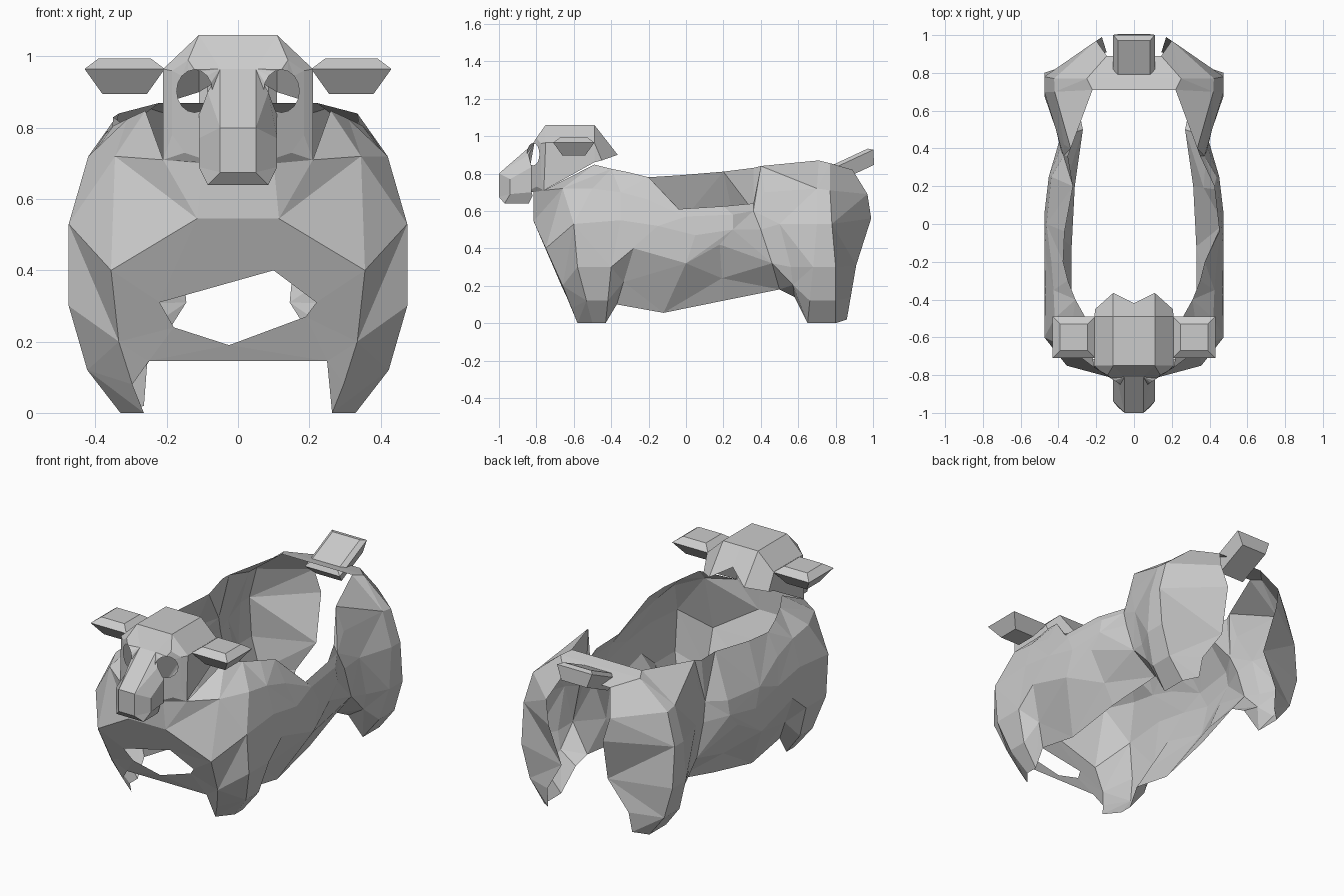
import bpy, bmesh, math
from mathutils import Vector, Matrix

if "Cube" in bpy.data.objects:
    bpy.data.objects.remove(bpy.data.objects["Cube"])


def flip(p):
    return (-p[0], p[1], p[2])


def add_face(bm, *pts):
    bm.faces.new([bm.verts.new(p) for p in pts])


def both(bm, *pts):
    add_face(bm, *pts)
    add_face(bm, *[flip(p) for p in reversed(pts)])


def across(bm, a, b):
    add_face(bm, a, b, flip(b), flip(a))


def fill_loops(bm, *loops):
    """Fill an outer loop around its holes with triangles."""
    edges = []
    for loop in loops:
        vs = [bm.verts.new(p) for p in loop]
        edges += [bm.edges.new((vs[i - 1], vs[i])) for i in range(len(vs))]
    bmesh.ops.triangle_fill(bm, use_beauty=True, edges=edges, normal=(0, -1, 0))


def finish(bm, name):
    bmesh.ops.remove_doubles(bm, verts=bm.verts, dist=0.0005)
    bmesh.ops.recalc_face_normals(bm, faces=bm.faces)
    me = bpy.data.meshes.new(name)
    bm.to_mesh(me)
    bm.free()
    ob = bpy.data.objects.new(name, me)
    bpy.context.collection.objects.link(ob)
    return ob


# Half width of the body as a function of height
WIDTH = [(0, .33), (.11, .42), (.3, .475), (.53, .475), (.72, .42), (.8, .36), (.87, .22)]


def width(z):
    for (z0, w0), (z1, w1) in zip(WIDTH, WIDTH[1:]):
        if z <= z1:
            return w0 + (w1 - w0) * (z - z0) / (z1 - z0)
    return WIDTH[-1][1]


# Body columns front to back: pinch factor, then (y, z) from hem to top edge
COLUMNS = [
    (.75, (-.58, 0), (-.66, .2), (-.75, .4), (-.66, .72), (-.49, .848)),
    (1, (-.5, 0), (-.58, .3), (-.6, .53), (-.5, .72), (-.4, .825)),
    (1, (-.43, 0), (-.4, .3), (-.35, .55), (-.35, .7), (-.3, .805)),
    (1, (-.37, .1), (-.28, .4), (-.15, .52), (-.2, .66), (-.2, .78)),
    (1, (-.12, .055), (0, .32), (.05, .47), (0, .57), (-.04, .79)),
    (.95, (.2, .12), (.18, .42), (.25, .5), (.25, .58), (.2, .81)),
    (.82, (.5, .18), (.46, .32), (.4, .5), (.36, .6), (.36, .83)),
    (.87, (.58, .14), (.56, .3), (.5, .53), (.42, .7), (.4, .84)),
    (1, (.65, 0), (.68, .3), (.7, .53), (.7, .72), (.71, .87)),
    (1, (.8, 0), (.8, .3), (.78, .53), (.77, .71), (.77, .855)),
    (.45, (.86, .02), (.91, .31), (.99, .56), (.97, .69), (.89, .82)),
]
RIGHT_DIP = {4: .61, 5: .625, 6: .64}   # the right flank has a lower top edge
# Rows whose width leaves the common profile: (column, row) -> x
SPECIAL = {(0, 5): .26, (0, 4): .345, (1, 5): .31, (6, 5): .35, (7, 5): .335,
           (10, 1): .255, (10, 2): .145, (10, 3): .17, (10, 4): .2}


def column(i, side):
    k, *pts = COLUMNS[i]
    pts = [list(p) for p in pts]
    if side > 0 and i in RIGHT_DIP:
        pts[-1][1] = RIGHT_DIP[i]
    (y0, z0), (y1, z1) = pts[:2]
    pts.insert(1, [y0 + .4 * (y1 - y0), z0 + .4 * (z1 - z0)])
    xs = [width(z) * k for _, z in pts]
    xs[0] = .33 * max(k, .8)
    if 3 <= i <= 6:                      # belly hem tucks straight inward
        xs[1] = xs[0] + .4 * (xs[2] - xs[0])
    return [(side * SPECIAL.get((i, r), xs[r]), y, z) for r, (y, z) in enumerate(pts)]


# Body shell: two flanks, open above and below
bm = bmesh.new()
for side in (1, -1):
    cols = [column(i, side) for i in range(len(COLUMNS))]
    for i, (a, b) in enumerate(zip(cols, cols[1:])):
        for r in range(len(a) - 1):
            q = [a[r], b[r], b[r + 1], a[r + 1]]
            if (i + r) % 2:
                q = q[1:] + q[:1]
            add_face(bm, q[0], q[1], q[2])
            add_face(bm, q[0], q[2], q[3])
right = [column(i, 1) for i in range(len(COLUMNS))]

# Rump strip joining the haunches
rump = [right[i][-1] for i in (8, 9, 10)]
across(bm, rump[0], rump[1])
across(bm, rump[1], rump[2])

# Shoulders and throat
C, F, N = (.115, -.815, .545), (.21, -.76, .71), (.1, -.815, .7)
low, mid, knee, D, E, G = right[0]
both(bm, C, D, E)
both(bm, C, E, F)
both(bm, F, E, G)
both(bm, C, F, N)
across(bm, C, N)

# Chest panel with its ragged opening; the left shin is left open
S = (.25, -.64, .145)
outer = [C, D, knee, mid, low, S] + [flip(p) for p in (S, mid, knee, D, C)]
hole = [(-.22, .31), (.1, .4), (.22, .31), (.19, .27), (-.025, .19), (-.18, .24)]
fill_loops(bm, outer, [(x, -.58 - .43 * z, z) for x, z in hole])
finish(bm, "body")

# Head: hollow skull with round eye openings
bm = bmesh.new()
B = [(.11, -.75, 1.06), (.21, -.75, .965), F, N]


def cheek(x, z):
    return (x, -.815 + .667 * (x - .125), z)


P = [(.05, -.81, .965), (.14, -.8, .99), cheek(.185, .96),
     cheek(.185, .78), cheek(.15, .73), cheek(.06, .7)]
eye = [cheek(.122 + .05 * math.cos(a), .903 + .06 * math.sin(a))
       for a in (math.tau * i / 16 for i in range(16))]
fill_loops(bm, P, eye)
fill_loops(bm, [flip(p) for p in P], [flip(p) for p in eye])
across(bm, P[0], B[0])
both(bm, P[0], P[1], B[0])
both(bm, P[1], P[2], B[1], B[0])
both(bm, P[2], P[3], B[2], B[1])
both(bm, P[3], P[4], B[2])
both(bm, P[4], P[5], B[3], B[2])
crown, temple, cheek_back = (.11, -.49, 1.06), (.21, -.49, .965), (.21, -.49, .86)
nape, nape_low, notch = (.11, -.365, .9), (.205, -.45, .87), (0, -.42, .965)
across(bm, B[0], crown)
both(bm, B[0], B[1], temple, crown)
both(bm, B[1], B[2], cheek_back, temple)
both(bm, temple, cheek_back, nape_low)
both(bm, crown, temple, nape_low, nape)
both(bm, (0, -.49, 1.06), crown, nape, notch)
finish(bm, "head")

# Snout
bm = bmesh.new()
back = [(.05, -.81, .965), (.085, -.842, .9), (.11, -.825, .835), (.085, -.82, .68)]
tip = [(.05, -1, .8), (.11, -.94, .77), (.11, -.94, .69), (.085, -.97, .64)]
chin, jaw = (.05, -1, .675), (.085, -.84, .64)
both(bm, back[0], back[1], tip[0])
both(bm, back[1], back[2], tip[1], tip[0])
both(bm, back[2], (.11, -.825, .7), tip[2], tip[1])
both(bm, (.11, -.825, .7), back[3], jaw, tip[3], tip[2])
both(bm, tip[0], tip[1], tip[2], chin)
both(bm, chin, tip[2], tip[3])
for a, b in ((back[0], tip[0]), (tip[0], chin), (chin, tip[3]), (tip[3], jaw), (jaw, back[3])):
    across(bm, a, b)
finish(bm, "snout")


def faceted_pad(name, size, top, bottom, inset, matrix):
    """Rectangular pad with a wide girdle, inset above and below."""
    bm = bmesh.new()
    rings = []
    for z, d in ((bottom, inset), (0, 0), (top, inset * .8)):
        x, y = size[0] / 2 - d, size[1] / 2 - d
        rings.append([bm.verts.new(matrix @ Vector((sx * x, sy * y, z)))
                      for sx, sy in ((-1, -1), (1, -1), (1, 1), (-1, 1))])
    for a, b in zip(rings, rings[1:]):
        for i in range(4):
            bm.faces.new((a[i - 1], a[i], b[i], b[i - 1]))
    bm.faces.new(rings[0])
    bm.faces.new(rings[-1])
    finish(bm, name)


# Ears
for side, name in ((1, "right_ear"), (-1, "left_ear")):
    faceted_pad(name, (.225, .22), .03, -.07, .05, Matrix.Translation((side * .318, -.6, .965)))

# Tail, tilted upward
faceted_pad("tail", (.22, .27), .018, -.075, .03,
            Matrix.Translation((0, .879, .87)) @ Matrix.Rotation(math.radians(25), 4, 'X'))
